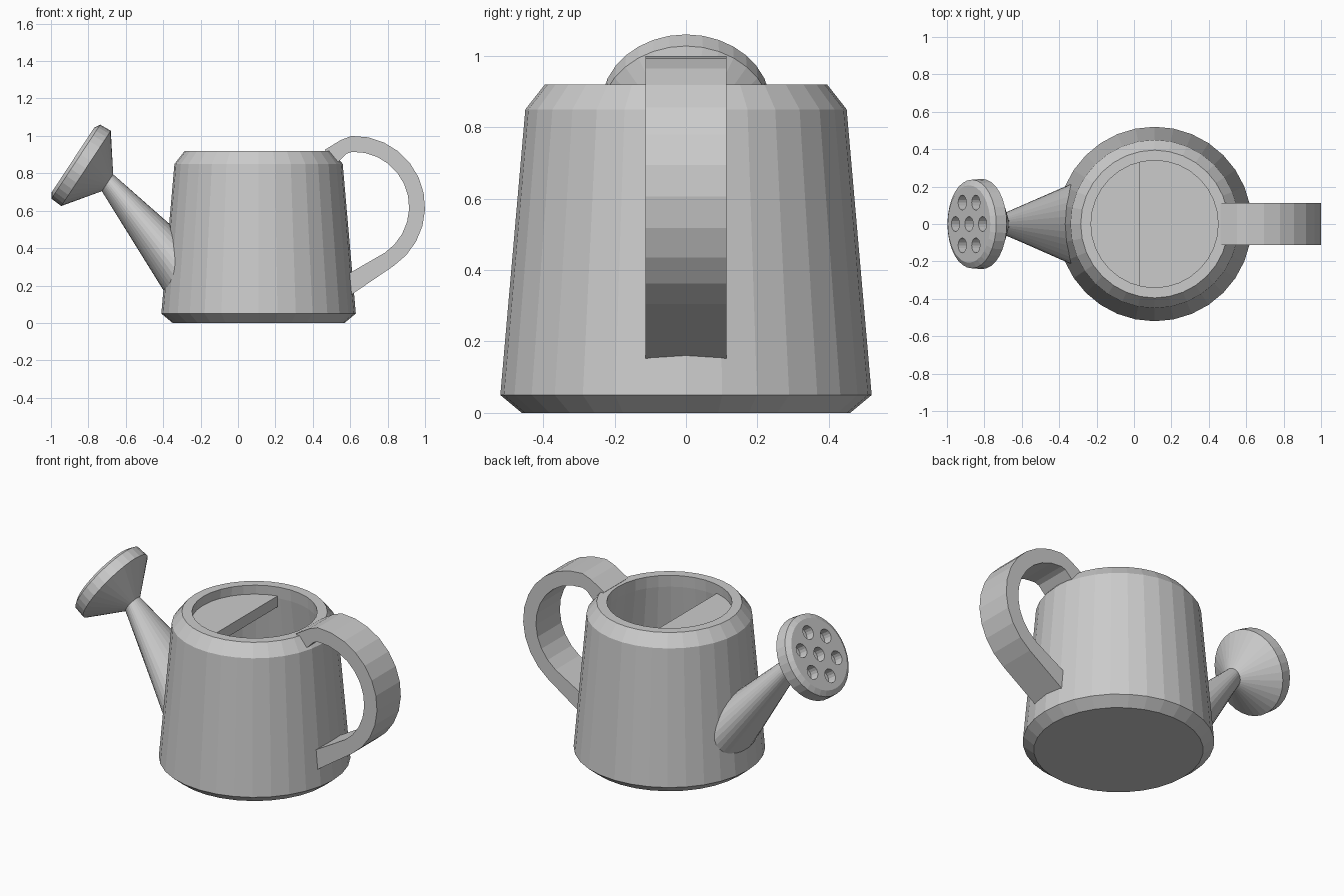
import bpy, bmesh
from math import sin, cos, radians, tau
from mathutils import Vector

cube = bpy.data.objects.get("Cube")
if cube:
    bpy.data.objects.remove(cube, do_unlink=True)

grey = bpy.data.materials.new("plain grey")
grey.use_nodes = True
grey.diffuse_color = (0.6, 0.6, 0.6, 1)
grey.node_tree.nodes["Principled BSDF"].inputs["Base Color"].default_value = (0.6, 0.6, 0.6, 1)

SIDES = 32
Y = Vector((0, 1, 0))
X = Vector((1, 0, 0))
Z = Vector((0, 0, 1))


def finish(name, bm):
    bmesh.ops.recalc_face_normals(bm, faces=bm.faces)
    mesh = bpy.data.meshes.new(name)
    bm.to_mesh(mesh)
    bm.free()
    mesh.materials.append(grey)
    obj = bpy.data.objects.new(name, mesh)
    bpy.context.collection.objects.link(obj)
    return obj


def loft(name, rings, sides=SIDES):
    """Skin a list of circles (centre, in-plane axis, radius) and cap both ends."""
    bm = bmesh.new()
    loops = []
    for centre, v, r in rings:
        angles = [tau * i / sides for i in range(sides)]
        loops.append([bm.verts.new(centre + (v * cos(a) + Y * sin(a)) * r) for a in angles])
    for low, high in zip(loops, loops[1:]):
        for i in range(sides):
            j = (i + 1) % sides
            bm.faces.new((low[i], low[j], high[j], high[i]))
    bm.faces.new(loops[0])
    bm.faces.new(loops[-1])
    return finish(name, bm)


def prism(name, outline, offset):
    """Extrude a closed outline by an offset."""
    bm = bmesh.new()
    face = bm.faces.new([bm.verts.new(p) for p in outline])
    result = bmesh.ops.extrude_face_region(bm, geom=[face], use_keep_orig=True)
    moved = [g for g in result["geom"] if isinstance(g, bmesh.types.BMVert)]
    bmesh.ops.translate(bm, verts=moved, vec=offset)
    return finish(name, bm)


# Hollow tapered body, outside then inside
BODY_X = 0.11
profile = [(0.46, 0), (0.52, 0.05), (0.45, 0.85), (0.395, 0.92),
           (0.34, 0.92), (0.345, 0.85), (0.46, 0.06)]
loft("body", [(Vector((BODY_X, 0, z)), X, r) for r, z in profile])

# Half cover inside the opening
half = [radians(103.6 + 152.8 * i / 14) for i in range(15)]
prism("half_cover", [(BODY_X + 0.343 * cos(a), 0.343 * sin(a), 0.80) for a in half], Z * 0.065)

# Spout: vertical circle in the body wall to a tilted circle at the tip
axis = Vector((-0.835, 0, 0.55)).normalized()
across = Vector((-axis.z * -1, 0, -axis.x))
tip = Vector((-0.70, 0, 0.752))
loft("spout", [(Vector((-0.335, 0, 0.287)), Z, 0.215), (tip, across, 0.054)])

# Sprinkler head
head = [(-0.005, 0.052), (0.135, 0.241), (0.2, 0.237), (0.218, 0.207)]
rose = loft("sprinkler_head", [(tip + axis * d, across, r) for d, r in head])

# Seven blind holes in the sprinkler face
spots = [Vector()] + [(across * cos(tau * i / 6) + Y * sin(tau * i / 6)) * 0.132 for i in range(6)]
for spot in spots:
    ends = [(tip + axis * d + spot, across, 0.04) for d in (0.165, 0.26)]
    cutter = loft("hole_cutter", ends, 16)
    cutter.hide_render = True
    mod = rose.modifiers.new("hole", "BOOLEAN")
    mod.object = cutter
    mod.operation = "DIFFERENCE"
    mod.solver = "EXACT"
    bpy.context.view_layer.objects.active = rose
    bpy.ops.object.modifier_apply(modifier=mod.name)
    bpy.data.objects.remove(cutter, do_unlink=True)

# Flat band handle: round bow with a straight lower leg
WIDTH = 0.226


def bow(radius, steps=11):
    angles = [radians(92 - 148 * i / steps) for i in range(steps + 1)]
    return [(0.62 + radius * cos(a), 0.62 + radius * sin(a)) for a in angles]


outer = [(0.463, 0.925), (0.55, 0.978)] + bow(0.38) + [(0.59, 0.14)]
inner = [(0.53, 0.855), (0.58, 0.905)] + bow(0.295) + [(0.59, 0.263)]
prism("handle", [(x, -WIDTH / 2, z) for x, z in outer + inner[::-1]], Y * WIDTH)
